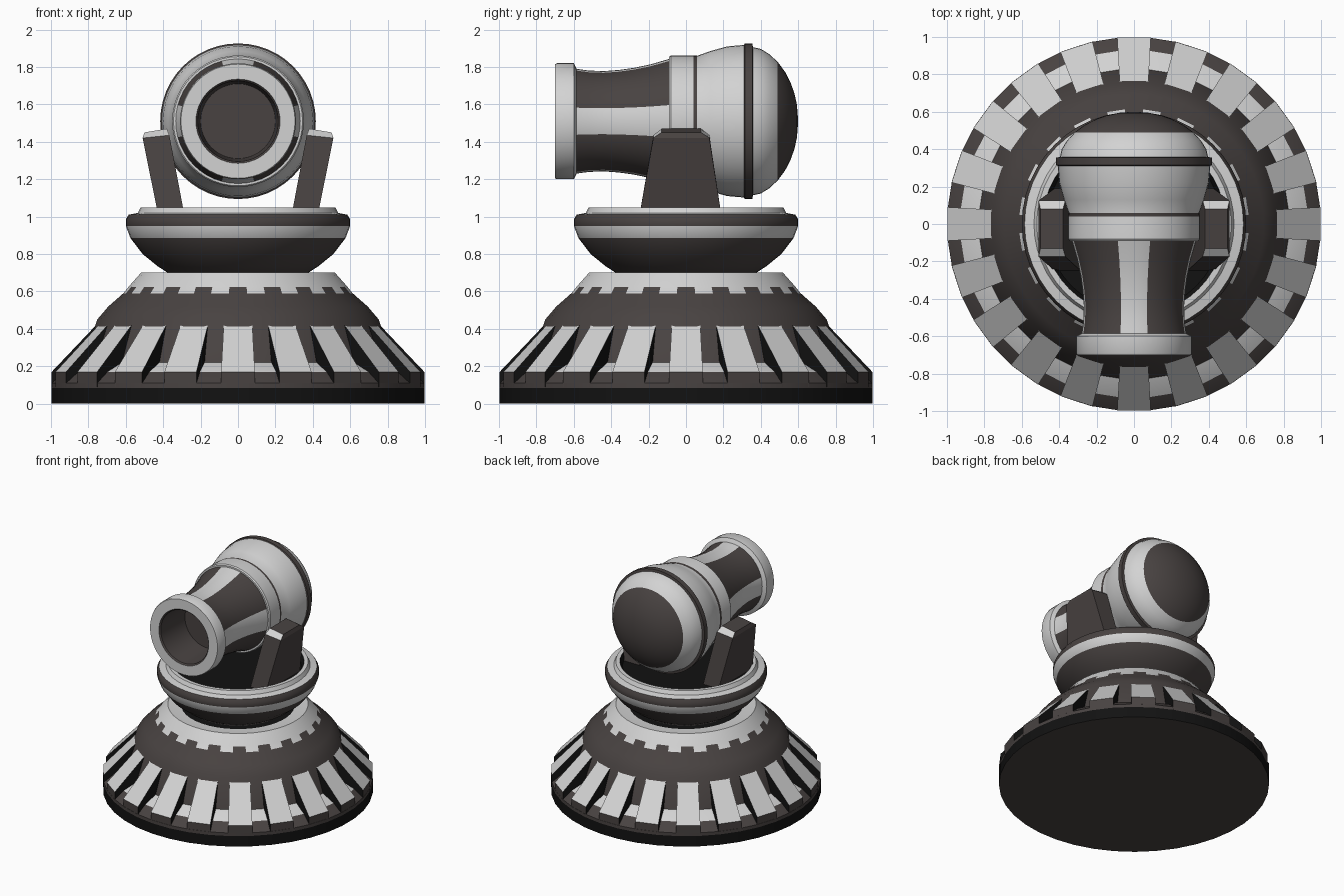
import bpy, bmesh, math

if "Cube" in bpy.data.objects:
    bpy.data.objects.remove(bpy.data.objects["Cube"])

def mat(name, c):
    m = bpy.data.materials.new(name)
    m.diffuse_color = (*c, 1)
    m.use_nodes = True
    m.node_tree.nodes["Principled BSDF"].inputs["Base Color"].default_value = m.diffuse_color
    return m

MATS = [mat("light_grey", (0.65, 0.65, 0.65)),
        mat("dark_grey", (0.065, 0.055, 0.053)),
        mat("black", (0.006, 0.006, 0.006))]
L, D, K = 0, 1, 2

def finish(bm, name, angle=32):
    bmesh.ops.remove_doubles(bm, verts=bm.verts, dist=1e-5)
    bmesh.ops.recalc_face_normals(bm, faces=bm.faces)
    me = bpy.data.meshes.new(name)
    bm.to_mesh(me)
    bm.free()
    for m in MATS:
        me.materials.append(m)
    ob = bpy.data.objects.new(name, me)
    bpy.context.collection.objects.link(ob)
    bpy.ops.object.select_all(action='DESELECT')
    ob.select_set(True)
    bpy.context.view_layer.objects.active = ob
    bpy.ops.object.shade_smooth_by_angle(angle=math.radians(angle))
    return ob

def lathe(name, rows, n, place, offset=0.0, rule=None):
    """rows: (radius, height, colour of the band that starts here)"""
    bm = bmesh.new()
    rings = []
    for r, h, _ in rows:
        rings.append([bm.verts.new(place(r * math.cos(2 * math.pi * (i + offset) / n),
                                         r * math.sin(2 * math.pi * (i + offset) / n), h))
                      for i in range(n)])
    for j in range(len(rows) - 1):
        for i in range(n):
            k = (i + 1) % n
            f = bm.faces.new((rings[j][i], rings[j][k], rings[j + 1][k], rings[j + 1][i]))
            c = rows[j][2]
            f.material_index = rule(i) if c is None else c
    return finish(bm, name)

def upright(x, y, h):
    return (x, y, h)

def lying(x, y, h):
    return (x, h, 1.51 + y)

# Base: rim, ledge, cone and chequered collar
lathe("base", [(0, 0, D), (1, 0, K), (1, 0.085, D), (1, 0.11, D), (0.93, 0.17, L),
               (0.83, 0.22, D), (0.755, 0.45, D), (0.695, 0.52, D), (0.615, 0.59, None),
               (0.587, 0.625, L), (0.52, 0.70, L), (0.42, 0.69, K), (0, 0.69, K)],
      40, upright, -0.5, lambda i: D if i % 2 == 0 else L)

# Buttresses around the base
bm = bmesh.new()
section = [(0.73, 0.45, 0.075), (0.996, 0.17, 0.09), (0.996, 0.09, 0.09), (0.73, 0.09, 0.075)]
for n in range(20):
    a = 2 * math.pi * n / 20
    ca, sa = math.cos(a), math.sin(a)
    left, right = [[bm.verts.new((r * ca - s * w * sa, r * sa + s * w * ca, z))
                    for r, z, w in section] for s in (-1, 1)]
    for side in (left, right):
        bm.faces.new(side).material_index = K
    for j, c in enumerate((L, D, D, D)):
        k = (j + 1) % 4
        bm.faces.new((left[j], left[k], right[k], right[j])).material_index = c
finish(bm, "base_buttresses")

# Turntable bowl with a sunken black top
lathe("turntable", [(0, 0.68, D), (0.36, 0.69, D), (0.43, 0.735, D), (0.51, 0.80, D),
                    (0.575, 0.885, L), (0.60, 0.95, D), (0.60, 0.985, D), (0.585, 1.01, L),
                    (0.535, 1.02, L), (0.52, 1.05, L), (0.49, 1.05, K), (0.47, 1.01, K),
                    (0, 1.01, K)], 48, upright)

# Cannon: bore, muzzle, striped barrel, breech ring, breech and dome
rows = [(0, -0.40, D), (0.20, -0.40, D), (0.215, -0.69, D), (0.225, -0.70, L),
        (0.305, -0.70, L), (0.31, -0.69, L), (0.31, -0.60, L), (0.28, -0.585, None)]
for y, r in ((-0.52, 0.271), (-0.44, 0.268), (-0.36, 0.274), (-0.28, 0.285), (-0.19, 0.304)):
    rows.append((r, y, None))
rows += [(0.333, -0.09, L), (0.345, -0.09, L), (0.352, -0.08, L), (0.352, 0.04, D), (0.35, 0.06, L),
         (0.375, 0.13, L), (0.40, 0.22, L), (0.408, 0.31, D), (0.416, 0.315, D),
         (0.416, 0.355, D), (0.396, 0.358, L)]
for y in (0.40, 0.445, 0.49, 0.53, 0.56, 0.58, 0.593, 0.60):
    t = (y - 0.30) / 0.30
    rows.append((0.41 * math.sqrt(max(0, 1 - t * t)), y, L if y < 0.48 else D))
lathe("cannon", rows, 48, lying, 0,
      lambda i: L if (i + 2) % 12 < 4 else D)

# Leaning side supports: dark slabs with a light chamfer at the top
def support(name, s):
    bm = bmesh.new()
    levels = [[(0.285, -0.25, 1.00), (0.425, -0.25, 1.00), (0.425, 0.19, 1.00), (0.285, 0.19, 1.00)],
              [(0.367, -0.175, 1.435), (0.51, -0.175, 1.42), (0.51, 0.125, 1.42), (0.367, 0.125, 1.435)],
              [(0.38, -0.13, 1.47), (0.50, -0.13, 1.45), (0.50, 0.08, 1.45), (0.38, 0.08, 1.47)]]
    vs = [[bm.verts.new((s * x, y, z)) for x, y, z in lv] for lv in levels]
    bm.faces.new(vs[0]).material_index = D
    bm.faces.new(vs[2]).material_index = D
    for j in range(2):
        for i in range(4):
            k = (i + 1) % 4
            f = bm.faces.new((vs[j][i], vs[j][k], vs[j + 1][k], vs[j + 1][i]))
            f.material_index = L if j == 1 and i in (0, 2) else D
    finish(bm, name, 20)

support("left_support", -1)
support("right_support", 1)
